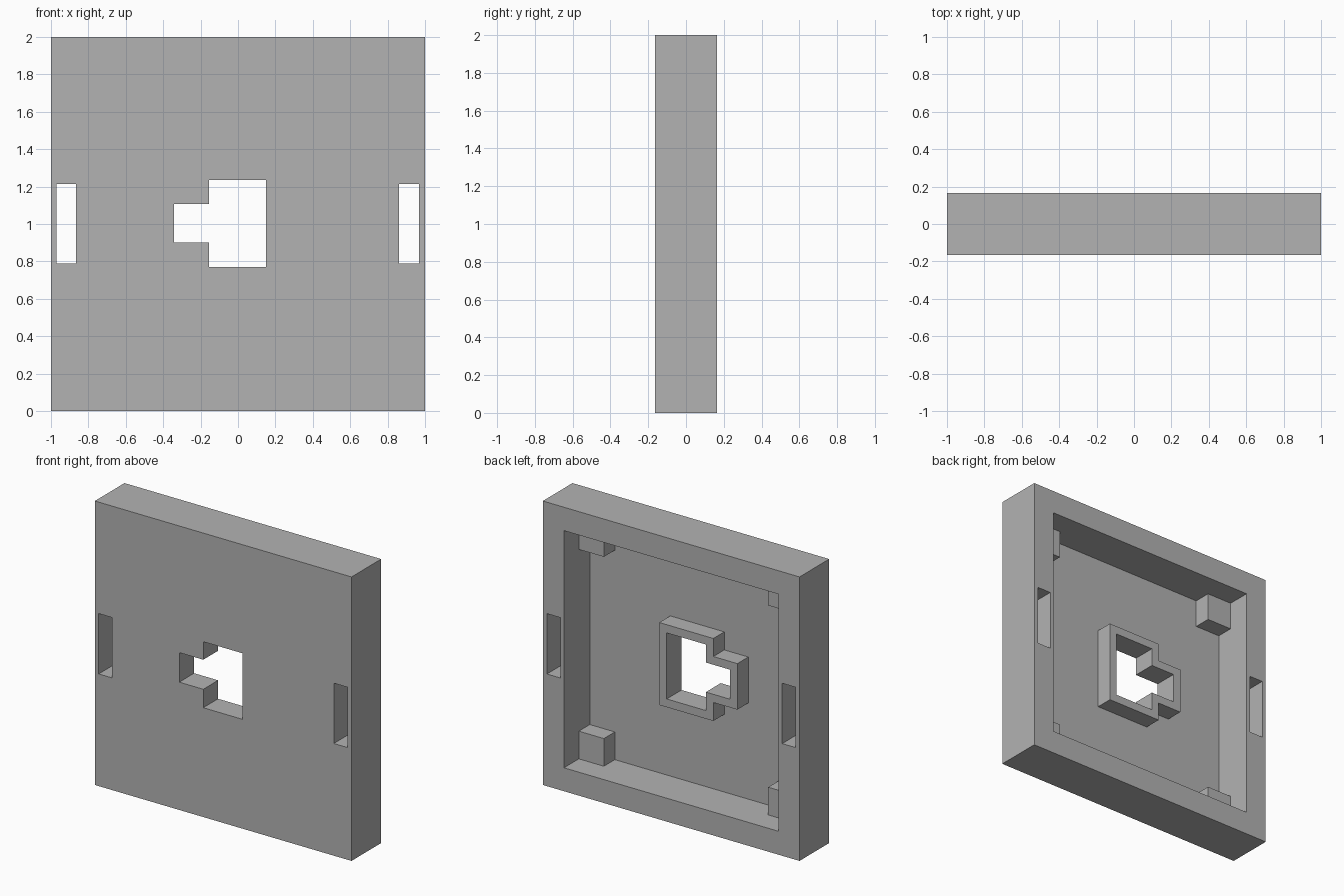
import bpy, bmesh

old = bpy.data.objects.get("Cube")
if old:
    bpy.data.objects.remove(old, do_unlink=True)

# Main dimensions
HALF, BACK, FLOOR, MID = 1.0, 0.165, -0.122, 0.0
INNER = 0.835          # half width of the recess
BLOCK = 0.195          # corner block size
WALL = 0.058           # collar wall thickness

grey = bpy.data.materials.new("plain_grey")
grey.use_nodes = True
colour = (0.45, 0.45, 0.45, 1)
grey.diffuse_color = colour
grey.node_tree.nodes["Principled BSDF"].inputs["Base Color"].default_value = colour


def prism(name, outline, y0, y1):
    """Extrude an x-z outline from y0 to y1."""
    bm = bmesh.new()
    face = bm.faces.new([bm.verts.new((x, y0, z)) for x, z in outline])
    new = bmesh.ops.extrude_face_region(bm, geom=[face])["geom"]
    verts = [v for v in new if isinstance(v, bmesh.types.BMVert)]
    bmesh.ops.translate(bm, verts=verts, vec=(0, y1 - y0, 0))
    bmesh.ops.recalc_face_normals(bm, faces=bm.faces)
    mesh = bpy.data.meshes.new(name)
    bm.to_mesh(mesh)
    bm.free()
    mesh.materials.append(grey)
    obj = bpy.data.objects.new(name, mesh)
    bpy.context.collection.objects.link(obj)
    return obj


def rect(x0, x1, z0, z1):
    return [(x0, z0), (x1, z0), (x1, z1), (x0, z1)]


def notched(m):
    """Centre opening with a side notch, grown outward by m."""
    l, r, n = -0.155 - m, 0.15 + m, -0.342 - m
    b, t, nb, nt = 0.77 - m, 1.235 + m, 0.9 - m, 1.108 + m
    return [(l, b), (r, b), (r, t), (l, t), (l, nt), (n, nt), (n, nb), (l, nb)]


def cut(obj, cutter):
    mod = obj.modifiers.new("cut", "BOOLEAN")
    mod.operation, mod.solver, mod.object = "DIFFERENCE", "EXACT", cutter
    bpy.context.view_layer.objects.active = obj
    bpy.ops.object.modifier_apply(modifier=mod.name)
    bpy.data.objects.remove(cutter, do_unlink=True)


# Square tray, open at the back
tray = prism("tray", rect(-HALF, HALF, 0, 2), -BACK, BACK)
cut(tray, prism("recess_cutter", rect(-INNER, INNER, 1 - INNER, 1 + INNER), FLOOR, 0.5))
cut(tray, prism("opening_cutter", notched(0), -0.5, 0.5))

# Slots through both side rims
for x0, x1 in ((-0.97, -0.865), (0.862, 0.968)):
    cut(tray, prism("slot_cutter", rect(x0, x1, 0.79, 1.215), -0.5, 0.5))

# Raised collar around the opening
collar = prism("collar", notched(WALL), FLOOR, MID)
cut(collar, prism("collar_cutter", notched(0), -0.5, 0.5))

# Corner blocks inside the recess, sunk slightly into the rim and floor
for sx, side in ((-1, "right"), (1, "left")):
    for sz, level in ((-1, "lower"), (1, "upper")):
        xs = sorted((sx * (INNER - BLOCK), sx * (INNER + 0.01)))
        zs = sorted((1 + sz * (INNER - BLOCK), 1 + sz * (INNER + 0.01)))
        prism(f"{level}_{side}_corner_block", rect(*xs, *zs), FLOOR - 0.01, MID)
